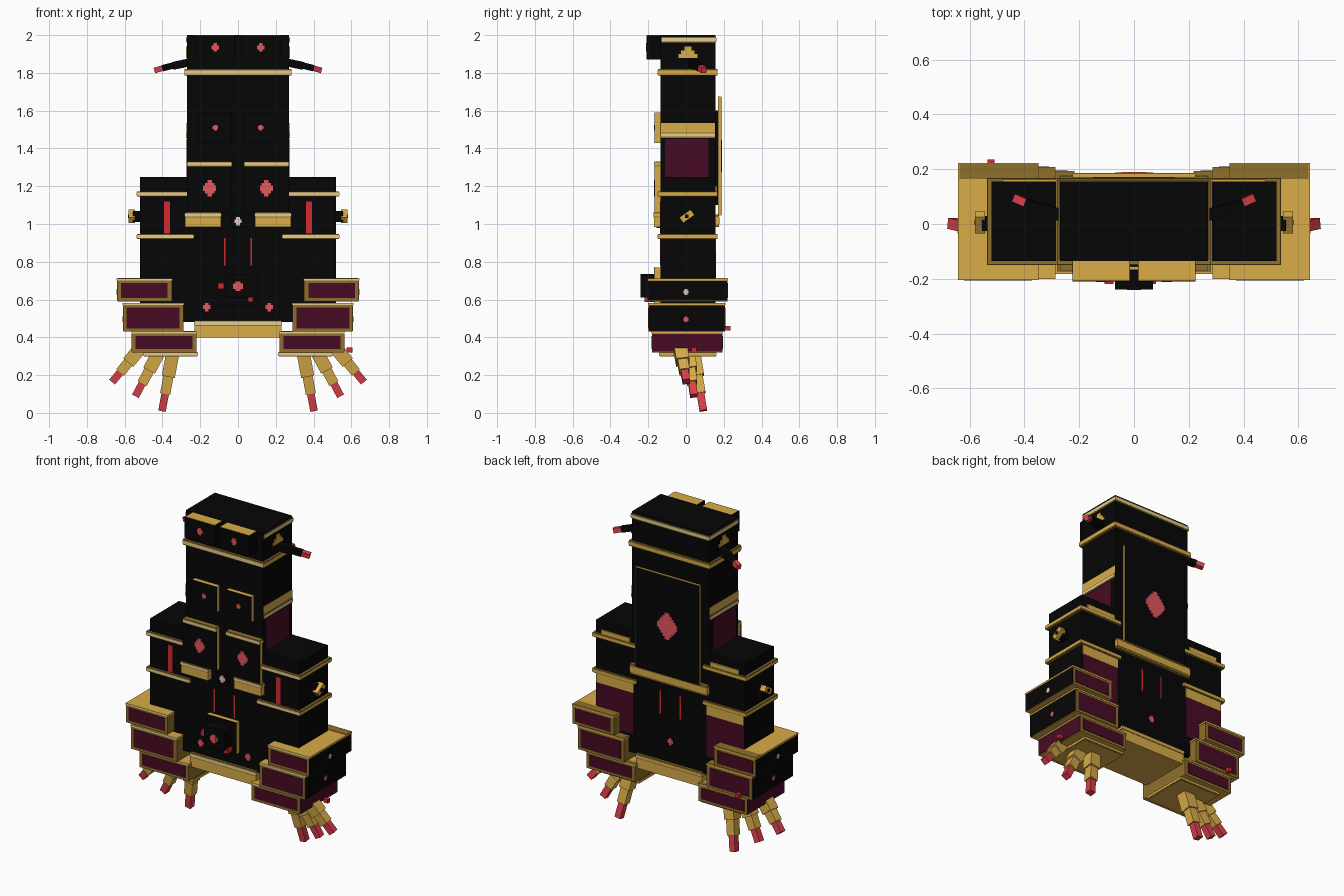
import bpy, bmesh
from mathutils import Vector, Matrix

if "Cube" in bpy.data.objects:
    bpy.data.objects.remove(bpy.data.objects["Cube"])


def lin(c):
    c /= 255
    return c / 12.92 if c < 0.04045 else ((c + 0.055) / 1.055) ** 2.4


def material(name, r, g, b):
    m = bpy.data.materials.new(name)
    m.diffuse_color = (lin(r), lin(g), lin(b), 1)
    m.use_nodes = True
    m.node_tree.nodes["Principled BSDF"].inputs["Base Color"].default_value = m.diffuse_color
    return m


BLACK = material("black", 6, 6, 7)
GOLD = material("gold", 216, 172, 72)
DARK = material("dark_gold", 143, 112, 43)
PALE = material("pale_gold", 230, 205, 145)
MAROON = material("maroon", 72, 11, 36)
RED = material("red", 210, 42, 48)
CLAW = material("claw_red", 220, 62, 74)
PINK = material("light_red", 230, 86, 92)
WHITE = material("pale_pink", 236, 208, 198)


def finish(name, bm, mats):
    bmesh.ops.recalc_face_normals(bm, faces=bm.faces[:])
    me = bpy.data.meshes.new(name)
    bm.to_mesh(me)
    bm.free()
    for m in mats:
        me.materials.append(m)
    ob = bpy.data.objects.new(name, me)
    bpy.context.collection.objects.link(ob)
    return ob


def box(name, x, y, z, mat, s=1, **sides):
    """Box from ranges; s mirrors x; sides (top, bottom, front) recolour faces."""
    x = sorted(v * s for v in x)
    bm = bmesh.new()
    bmesh.ops.create_cube(bm, size=1)
    for v in bm.verts:
        v.co = [r[0] + (r[1] - r[0]) * (c + 0.5) for r, c in zip((x, y, z), v.co)]
    bm.normal_update()
    dirs = {"top": (0, 0, 1), "bottom": (0, 0, -1), "front": (0, -1, 0)}
    mats = [mat]
    for key, m in sides.items():
        mats.append(m)
        for f in bm.faces:
            if f.normal.dot(Vector(dirs[key])) > 0.9:
                f.material_index = len(mats) - 1
    return finish(name, bm, mats)


def limb(name, a, b, w, mat):
    """Square bar running from a to b, one side turned to the front."""
    a, b = Vector(a), Vector(b)
    d = (b - a).normalized()
    ref = Vector((1, 0, 0)) if abs(d.y) > 0.7 else Vector((0, 1, 0))
    side = ref.cross(d).normalized()
    rot = Matrix((side, d.cross(side), d)).transposed()
    bm = bmesh.new()
    bmesh.ops.create_cube(bm, size=1)
    for v in bm.verts:
        v.co = (a + b) / 2 + rot @ Vector((v.co.x * w, v.co.y * w, v.co.z * (b - a).length))
    return finish(name, bm, [mat])


def mark(name, axis, at, u, v, rects, mat, t=0.003):
    """Small stepped emblem of centred rectangles on a y- or x-facing surface."""
    for i, (du, dv) in enumerate(rects):
        d = t / 2 + 0.0003 * i
        ru, rd, rv = (u - du, u + du), (at - d, at + d), (v - dv, v + dv)
        if axis == "y":
            box(name, ru, rd, rv, mat)
        else:
            box(name, rd, ru, rv, mat)


CROSS = [(0.019, 0.01), (0.01, 0.022)]
SMALL = [(0.014, 0.008), (0.008, 0.015)]
DIAMOND = [(0.034, 0.014), (0.025, 0.028), (0.012, 0.044)]


def trim(name, x, y, z, s=1):
    """Dark gold band with a lighter raised centre line, palest at the front."""
    box(name, x, y, z, DARK, s, front=DARK)
    h = (z[1] - z[0]) * 0.2
    box(name + "_line", (x[0] - 0.002, x[1] + 0.002), (y[0] - 0.002, y[1] + 0.002),
        (z[0] + h, z[1] - h), GOLD, s, front=PALE)


F, B = -0.135, 0.155   # front and back of the body

# central body
box("torso", (-0.27, 0.27), (F, B), (1.25, 2.0), BLACK)
box("abdomen", (-0.25, 0.25), (F, B), (0.48, 1.25), BLACK)
box("pelvis", (-0.23, 0.23), (-0.15, 0.17), (0.4, 0.46), GOLD)
trim("pelvis_trim", (-0.23, 0.23), (-0.15, 0.17), (0.46, 0.49))
trim("neck_band", (-0.282, 0.282), (-0.148, 0.166), (1.785, 1.82))
box("crown_band", (-0.273, 0.273), (-0.13, 0.16), (1.96, 1.99), DARK)
box("crown_line", (-0.275, 0.275), (-0.13, 0.162), (1.966, 1.984), PALE)

# back plate, belt and markings
box("back_plate", (-0.223, 0.223), (0.182, 0.187), (1.047, 1.672), BLACK)
box("back_plate_edge", (-0.225, 0.225), (0.17, 0.185), (1.045, 1.675), GOLD)
box("back_plate_mount", (-0.15, 0.15), (B, 0.172), (1.1, 1.6), BLACK)
mark("back_diamond", "y", 0.187, 0, 1.36,
     [(0.07, 0.018), (0.058, 0.034), (0.045, 0.05), (0.032, 0.066), (0.018, 0.084)], PINK)
trim("back_belt", (-0.27, 0.27), (B, 0.175), (0.985, 1.05))
mark("back_cross", "y", B, 0, 0.62, CROSS, PINK)

# belly plate with projecting box
box("belly_plate", (-0.105, 0.105), (-0.167, F), (0.57, 0.77), GOLD)
box("belly_plate_face", (-0.106, 0.106), (-0.17, -0.166), (0.565, 0.772), BLACK)
box("belly_box", (-0.07, 0.07), (-0.24, -0.165), (0.61, 0.735), BLACK)
mark("belly_cross", "y", -0.24, 0, 0.67, [(0.026, 0.014), (0.014, 0.026)], PINK)
box("belly_knob", (-0.107, -0.075), (-0.22, -0.17), (0.655, 0.687), RED)
box("belly_knob", (0.052, 0.08), (-0.22, -0.17), (0.587, 0.614), RED)
box("belt_buckle", (-0.035, 0.035), (-0.155, F), (0.98, 1.05), BLACK)
mark("buckle_cross", "y", -0.156, 0, 1.015, CROSS, WHITE)

for s in (-1, 1):
    # head front plates
    box("brow_block", (0.015, 0.225), (-0.21, F), (1.87, 1.998), BLACK, s)
    box("brow_top", (0.017, 0.223), (-0.207, F), (1.99, 2.0), GOLD, s)
    mark("brow_cross", "y", -0.21, s * 0.12, 1.935, CROSS, PINK)

    # side head ornament and jointed horn
    for hw, z0, z1 in ((0.05, 1.88, 1.9), (0.036, 1.9, 1.918), (0.018, 1.918, 1.94)):
        box("temple_ornament", (0.262, 0.275), (0.01 - hw, 0.01 + hw), (z0, z1), GOLD, s)
    limb("horn_base", (s * 0.26, 0.03, 1.855), (s * 0.34, 0.055, 1.838), 0.042, BLACK)
    limb("horn_middle", (s * 0.33, 0.05, 1.842), (s * 0.395, 0.077, 1.826), 0.034, BLACK)
    limb("horn_tip", (s * 0.385, 0.073, 1.829), (s * 0.437, 0.096, 1.814), 0.03, CLAW)

    # torso side panels
    box("waist_band", (0.26, 0.272), (F + 0.002, B - 0.002), (1.46, 1.535), GOLD, s)
    box("waist_lip", (0.26, 0.274), (F + 0.002, B - 0.002), (1.455, 1.485), DARK, s)
    box("waist_lip_line", (0.26, 0.276), (F + 0.002, B - 0.002), (1.462, 1.478), PALE, s)
    box("waist_panel", (0.26, 0.273), (-0.11, 0.12), (1.25, 1.45), MAROON, s)

    # chest plates
    box("upper_chest_edge", (0.033, 0.207), (-0.165, F), (1.43, 1.59), GOLD, s)
    box("upper_chest_plate", (0.032, 0.208), (-0.167, -0.164), (1.429, 1.591), BLACK, s)
    mark("upper_chest_cross", "y", -0.167, s * 0.12, 1.51, SMALL, PINK)
    box("lower_chest_edge", (0.035, 0.267), (-0.165, F), (1.06, 1.33), GOLD, s)
    box("lower_chest_plate", (0.033, 0.269), (-0.167, -0.164), (1.06, 1.31), BLACK, s)
    trim("lower_chest_lip", (0.035, 0.268), (-0.168, F), (1.305, 1.332), s)
    mark("lower_chest_diamond", "y", -0.168, s * 0.15, 1.19, DIAMOND, PINK)
    box("front_belt", (0.09, 0.28), (-0.17, F), (0.985, 1.035), GOLD, s)
    trim("front_belt_lip", (0.09, 0.28), (-0.171, F), (1.035, 1.06), s)

    # abdomen markings
    for y in (F, B):
        box("abdomen_stripe", (0.065, 0.075), (y - 0.002, y + 0.002), (0.78, 0.925), RED, s)
    mark("hip_cross", "y", F, s * 0.165, 0.56, CROSS, PINK)

    # shoulder column
    box("shoulder", (0.25, 0.52), (F, B), (0.48, 1.25), BLACK, s)
    for z in (1.145, 0.92):
        trim("shoulder_band", (0.235, 0.535), (-0.148, 0.166), (z, z + 0.028), s)
    box("shoulder_stripe", (0.36, 0.392), (F - 0.002, F + 0.004), (0.95, 1.12), RED, s)
    box("shoulder_back_gold", (0.255, 0.515), (B - 0.004, B + 0.005), (0.86, 0.92), GOLD, s)
    box("shoulder_back_panel", (0.255, 0.515), (B - 0.004, B + 0.004), (0.6, 0.86), MAROON, s)
    box("shoulder_back_ledge", (0.28, 0.48), (B - 0.004, B + 0.008), (1.173, 1.2), GOLD, s)
    box("shoulder_knob", (0.52, 0.555), (-0.025, 0.03), (1.01, 1.07), BLACK, s)
    limb("shoulder_knob_cap", (s * 0.562, -0.025, 1.02), (s * 0.562, 0.035, 1.062), 0.036, GOLD)
    box("shoulder_knob_dot", (0.565, 0.583), (-0.004, 0.014), (1.032, 1.05), BLACK, s)

    # stacked foot tiers with framed panels
    tiers = (("upper", 0.35, 0.638, -0.203, 0.22, 0.59, 0.71),
             ("middle", 0.288, 0.607, -0.198, 0.207, 0.43, 0.58),
             ("lower", 0.22, 0.56, -0.18, 0.192, 0.32, 0.43))
    for n, x0, x1, y0, y1, z0, z1 in tiers:
        low = n == "lower"
        box(n + "_foot", (x0, x1), (y0, y1), (z0, z1), DARK, s, top=GOLD, bottom=GOLD)
        for y in (y0, y1):
            box(n + "_foot_panel", (x0 + 0.022, x1 - 0.018), (y - 0.003, y + 0.003),
                (z0 + 0.017, z1 - 0.022), MAROON, s)
        box(n + "_foot_side", (x1 - 0.003, x1 + 0.003), (y0 + 0.002, y1 - 0.002),
            (z0 + 0.004, z1 - 0.012), MAROON if low else BLACK, s)
        # thin lip around the top, gold upper face with a darker rear strip
        box(n + "_foot_lip", (x0 - 0.002, x1 + 0.004), (y0 - 0.002, y1 + 0.002),
            (z1 - 0.01, z1 + 0.001), GOLD, s, front=PALE)
        box(n + "_foot_top_rear", (x0, x1), (0.165, y1), (z1, z1 + 0.003), DARK, s)
        if not low:
            mark(n + "_foot_cross", "x", s * (x1 + 0.003), 0, (z0 + z1) / 2 - 0.01, SMALL,
                 WHITE if n == "upper" else PINK)
    trim("sole", (0.215, 0.5), (-0.14, 0.16), (0.3, 0.322), s)
    box("sole_pad", (0.217, 0.498), (-0.138, 0.158), (0.298, 0.31), GOLD, s)

    # jointed toes: wide and narrow gold segments, then a red claw
    for a, b in (((0.345, 0.04, 0.32), (0.402, 0.092, 0.012)),
                 ((0.42, 0.01, 0.32), (0.542, 0.042, 0.09)),
                 ((0.52, -0.03, 0.34), (0.665, 0.002, 0.165))):
        a, b = Vector((a[0] * s, a[1], a[2])), Vector((b[0] * s, b[1], b[2]))
        for n, t0, t1, w, m in (("toe_base", 0, 0.4, 0.07, GOLD),
                                ("toe_middle", 0.34, 0.7, 0.054, GOLD),
                                ("toe_claw", 0.66, 1, 0.04, CLAW)):
            limb(n, a.lerp(b, t0), a.lerp(b, t1), w, m)

# loose red studs
box("foot_stud", (0.575, 0.605), (0.03, 0.055), (0.32, 0.345), RED)
box("foot_stud", (-0.535, -0.51), (0.2, 0.235), (0.435, 0.46), RED)
